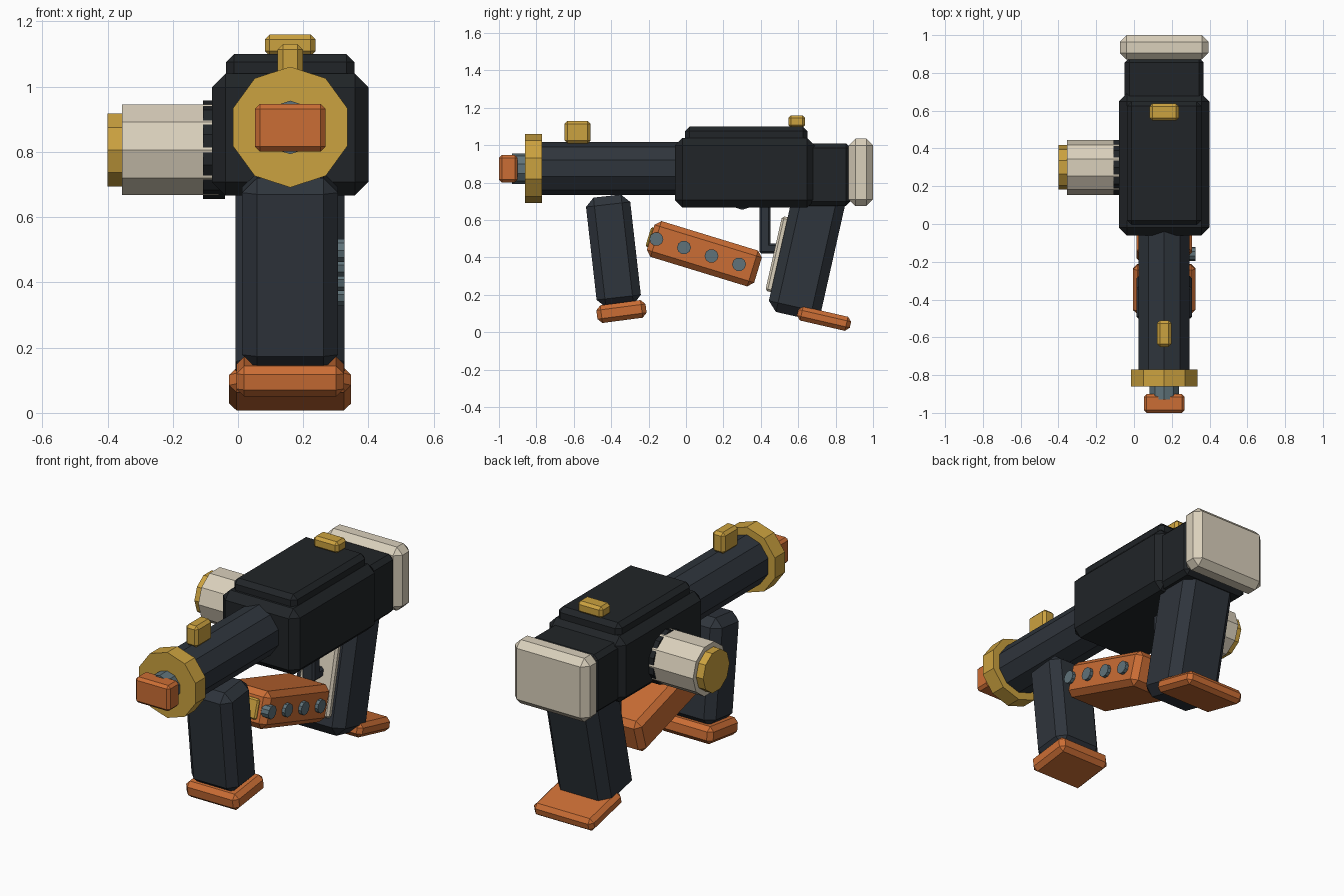
import bpy, bmesh
from math import radians, sin, cos, pi
from mathutils import Vector

if "Cube" in bpy.data.objects:
    bpy.data.objects.remove(bpy.data.objects["Cube"])

CX = 0.16  # centre line of the main assembly


def mat(name, rgb):
    m = bpy.data.materials.new(name)
    m.diffuse_color = (*rgb, 1)
    m.use_nodes = True
    m.node_tree.nodes["Principled BSDF"].inputs["Base Color"].default_value = m.diffuse_color
    return m


BLACK = mat("black", (0.015, 0.018, 0.021))
SLATE = mat("slate", (0.028, 0.035, 0.045))
ORANGE = mat("orange", (0.60, 0.155, 0.035))
GOLD = mat("gold", (0.60, 0.36, 0.05))
CREAM = mat("cream", (0.70, 0.63, 0.50))
STEEL = mat("steel", (0.115, 0.17, 0.195))


def finish(bm, name, material):
    bmesh.ops.recalc_face_normals(bm, faces=bm.faces)
    me = bpy.data.meshes.new(name)
    bm.to_mesh(me)
    bm.free()
    me.materials.append(material)
    ob = bpy.data.objects.new(name, me)
    bpy.context.collection.objects.link(ob)
    return ob


def block(name, material, y, z, size, bevel, tilt=0, x=CX):
    """Chamfered box centred at (x, y, z), tilted in the side view."""
    bm = bmesh.new()
    bmesh.ops.create_cube(bm, size=1)
    bmesh.ops.scale(bm, vec=size, verts=bm.verts)
    bmesh.ops.bevel(bm, geom=bm.edges[:], offset=bevel, segments=1,
                    affect='EDGES', profile=0.5)
    ob = finish(bm, name, material)
    ob.location = (x, y, z)
    ob.rotation_euler.x = radians(tilt)
    return ob


def prism(name, material, axis, start, end, a, b, r, turn=0.0, n=10):
    """n-sided cylinder along x or y; (a, b) is its centre on the other axes."""
    bm = bmesh.new()
    ring = []
    for i in range(n):
        t = turn + 2 * pi * i / n
        u, w = a + r * cos(t), b + r * sin(t)
        ring.append(bm.verts.new((start, u, w) if axis == 'x' else (u, start, w)))
    face = bm.faces.new(ring)
    new = bmesh.ops.extrude_face_region(bm, geom=[face])["geom"]
    bm.faces.ensure_lookup_table()
    d = end - start
    bmesh.ops.translate(bm, vec=(d, 0, 0) if axis == 'x' else (0, d, 0),
                        verts=[v for v in new if isinstance(v, bmesh.types.BMVert)])
    if face.is_valid and len([f for f in bm.faces if len(f.verts) == n]) < 2:
        bm.faces.new(ring)
    return finish(bm, name, material)


# Body and stock
block("body", BLACK, 0.315, 0.853, (0.48, 0.75, 0.374), 0.042)
block("top_cover", BLACK, 0.322, 1.00, (0.394, 0.655, 0.20), 0.025)
block("rear_body", BLACK, 0.74, 0.843, (0.418, 0.28, 0.335), 0.025)
block("butt_plate", CREAM, 0.935, 0.855, (0.47, 0.13, 0.36), 0.036)

# Barrel and muzzle
prism("barrel", SLATE, 'y', -0.80, 0.02, CX, 0.876, 0.142, pi / 2)
prism("muzzle_flange", GOLD, 'y', -0.86, -0.77, CX, 0.876, 0.185, pi / 2)
prism("muzzle_tube", STEEL, 'y', -0.93, -0.84, CX, 0.875, 0.082, pi / 2)
block("muzzle_tip", ORANGE, -0.95, 0.874, (0.216, 0.10, 0.146), 0.015)

# Sights
block("front_sight", GOLD, -0.58, 1.07, (0.077, 0.14, 0.12), 0.016)
block("rear_sight", GOLD, 0.592, 1.127, (0.156, 0.09, 0.066), 0.015)

# Side canister
prism("canister_collar", BLACK, 'x', -0.108, -0.04, 0.30, 0.806, 0.151, pi / 10)
prism("canister", CREAM, 'x', -0.356, -0.06, 0.30, 0.806, 0.146)
prism("canister_cap", GOLD, 'x', -0.40, -0.34, 0.30, 0.806, 0.118)

# Front grip
block("front_grip", SLATE, -0.388, 0.435, (0.294, 0.238, 0.59), 0.045, 6.5)
block("front_grip_foot", ORANGE, -0.345, 0.111, (0.33, 0.265, 0.095), 0.024, 7.5)

# Rear grip
block("rear_grip", SLATE, 0.647, 0.425, (0.334, 0.285, 0.69), 0.05, -12.7)
block("rear_grip_foot", ORANGE, 0.738, 0.073, (0.374, 0.29, 0.077), 0.022, -13)
block("rear_grip_pad", CREAM, 0.498, 0.415, (0.21, 0.06, 0.41), 0.012, -12.7)

# Trigger guard
block("guard_bar", SLATE, 0.422, 0.56, (0.08, 0.06, 0.28), 0.012)
block("guard_base", SLATE, 0.46, 0.448, (0.08, 0.13, 0.055), 0.012)

# Magazine with a front plate and a row of studs on the right side
MAG = Vector((CX, 0.098, 0.42))
TILT = -17.0
along = Vector((0, cos(radians(TILT)), sin(radians(TILT))))
block("magazine", ORANGE, MAG.y, MAG.z, (0.294, 0.60, 0.20), 0.03, TILT)
plate = MAG - along * 0.298
block("magazine_plate", GOLD, plate.y, plate.z, (0.20, 0.03, 0.11), 0.008, TILT)
for i in range(4):
    p = MAG + along * (-0.268 + 0.154 * i)
    prism(f"magazine_stud_{i + 1}", STEEL, 'x', 0.28, 0.326, p.y, p.z, 0.037)
